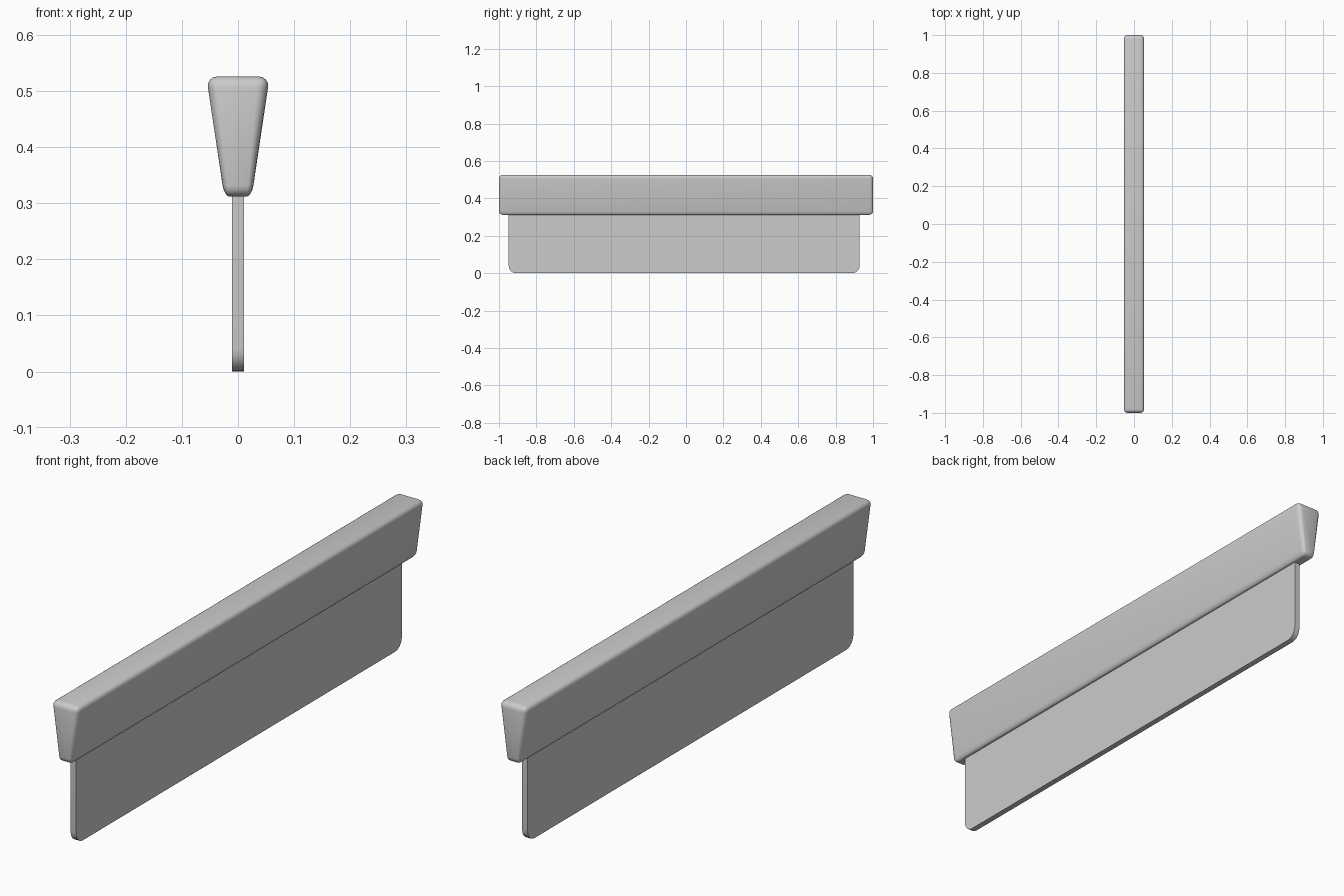
import bpy, bmesh, math

if "Cube" in bpy.data.objects:
    bpy.data.objects.remove(bpy.data.objects["Cube"])


def finish(bm, name):
    bmesh.ops.recalc_face_normals(bm, faces=bm.faces[:])
    mesh = bpy.data.meshes.new(name)
    bm.to_mesh(mesh)
    bm.free()
    obj = bpy.data.objects.new(name, mesh)
    bpy.context.collection.objects.link(obj)
    bpy.ops.object.select_all(action='DESELECT')
    bpy.context.view_layer.objects.active = obj
    obj.select_set(True)
    bpy.ops.object.shade_smooth_by_angle(angle=math.radians(35))
    return obj


# Handle: rounded bar, narrowed towards the bottom
Z0, Z1, TOP, BOTTOM = 0.312, 0.526, 0.0565, 0.0245
bm = bmesh.new()
bmesh.ops.create_cube(bm, size=1)
for v in bm.verts:
    v.co.x *= 2 * TOP
    v.co.y *= 2
    v.co.z = Z0 + (v.co.z + 0.5) * (Z1 - Z0)
bmesh.ops.bevel(bm, geom=bm.edges[:], offset=0.02, offset_type='OFFSET',
                segments=4, profile=0.5, affect='EDGES')
for v in bm.verts:
    t = (v.co.z - Z0) / (Z1 - Z0)
    v.co.x *= (BOTTOM + (TOP - BOTTOM) * t) / TOP
finish(bm, "handle")

# Blade: thin plate with rounded lower corners
Y0, Y1, R, HALF, UP = -0.948, 0.928, 0.04, 0.011, 0.335
profile = [(Y1, UP), (Y0, UP)]
for cy, start in ((Y0 + R, 180), (Y1 - R, 270)):
    for i in range(7):
        a = math.radians(start + 15 * i)
        profile.append((cy + R * math.cos(a), R + R * math.sin(a)))
bm = bmesh.new()
face = bm.faces.new([bm.verts.new((-HALF, y, z)) for y, z in profile])
ext = bmesh.ops.extrude_face_region(bm, geom=[face])
bmesh.ops.translate(bm, vec=(2 * HALF, 0, 0),
                    verts=[g for g in ext['geom'] if isinstance(g, bmesh.types.BMVert)])
finish(bm, "blade")
